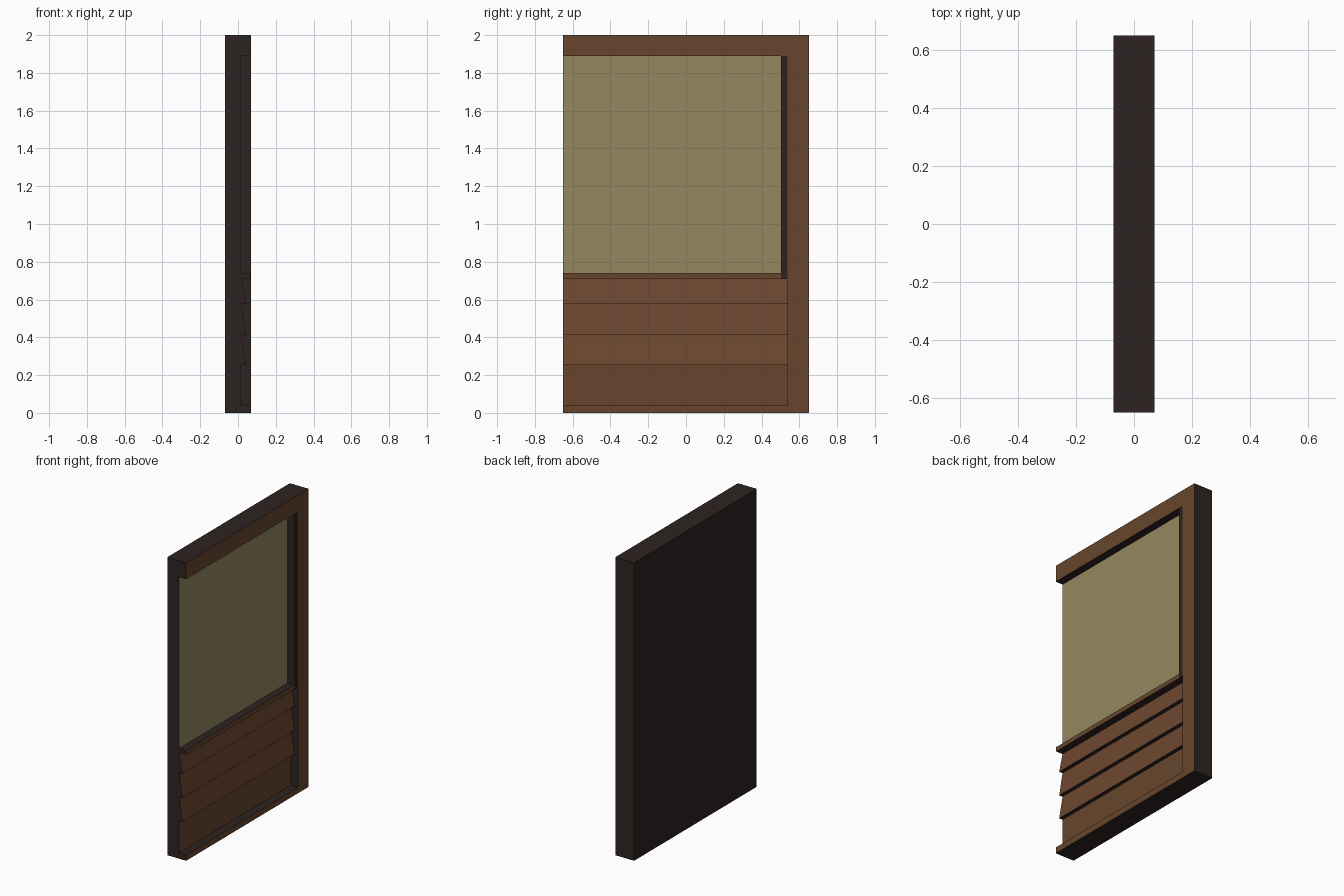
import bpy, bmesh

if "Cube" in bpy.data.objects:
    bpy.data.objects.remove(bpy.data.objects["Cube"])


def material(name, color):
    m = bpy.data.materials.new(name)
    m.diffuse_color = (*color, 1)
    m.use_nodes = True
    m.node_tree.nodes["Principled BSDF"].inputs["Base Color"].default_value = m.diffuse_color
    return m


DARK = material("dark_wood", (0.027, 0.017, 0.015))
BROWN = material("brown_wood", (0.135, 0.060, 0.026))
SLAT = material("slat_wood", (0.152, 0.063, 0.029))
PANE = material("pane", (0.30, 0.25, 0.12))


def extrude_profile(name, xz, y0, y1, face_mat):
    """Extrude an x-z profile along y; faces towards +x get face_mat, the rest stay dark."""
    bm = bmesh.new()
    f = bm.faces.new([bm.verts.new((x, y0, z)) for x, z in xz])
    ext = bmesh.ops.extrude_face_region(bm, geom=[f])
    moved = [v for v in ext["geom"] if isinstance(v, bmesh.types.BMVert)]
    bmesh.ops.translate(bm, verts=moved, vec=(0, y1 - y0, 0))
    bmesh.ops.recalc_face_normals(bm, faces=bm.faces)
    bm.normal_update()
    for f in bm.faces:
        f.material_index = 1 if f.normal.x > 0.5 else 0
    me = bpy.data.meshes.new(name)
    bm.to_mesh(me)
    bm.free()
    me.materials.append(DARK)
    me.materials.append(face_mat)
    ob = bpy.data.objects.new(name, me)
    bpy.context.collection.objects.link(ob)
    return ob


def box(name, x0, x1, y0, y1, z0, z1, mat):
    return extrude_profile(name, [(x0, z0), (x1, z0), (x1, z1), (x0, z1)], y0, y1, mat)


L, R = -0.65, 0.65        # ends of the panel
POST = 0.537              # inner side of the post
BACK, FACE, FRONT = 0.012, 0.017, 0.07

# Flat backing
box("backing", -0.07, BACK, L, R, 0, 2, DARK)

# Frame: post on one end, rails at top and bottom
box("post", BACK, FRONT, POST, R, 0, 2, BROWN)
box("top_rail", BACK, FRONT, L, POST, 1.89, 2, BROWN)
box("bottom_rail", BACK, FRONT, L, POST, 0, 0.04, BROWN)

# Window pane with its dark jamb and sill
box("pane", BACK, FACE, L, 0.503, 0.74, 1.89, PANE)
box("jamb", BACK, 0.068, 0.503, POST, 0.71, 1.89, DARK)
box("sill", BACK, 0.067, L, 0.503, 0.71, 0.74, BROWN)

# Overlapping slats that flare outwards at the bottom
levels = [0.71, 0.577, 0.413, 0.253]
for i, (top, low) in enumerate(zip(levels, levels[1:])):
    extrude_profile(f"slat_{i + 1}",
                    [(BACK, low), (0.043, low), (FACE, top), (BACK, top)], L, POST, SLAT)

# Flat board below the slats
box("kick_board", BACK, FACE, L, POST, 0.04, levels[-1], BROWN)
